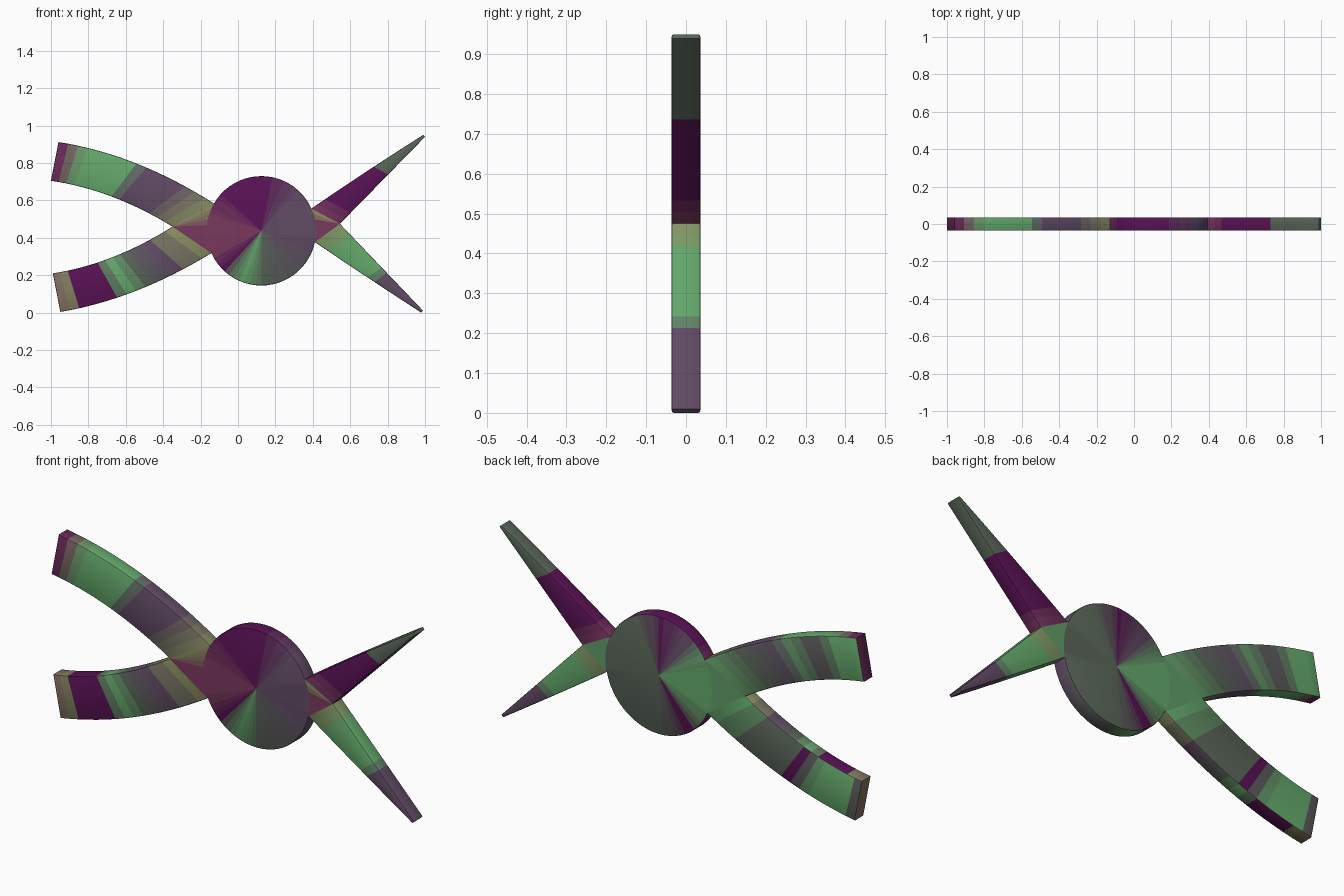
import bpy
import bmesh
from math import cos, sin, radians
from mathutils import Vector

cube = bpy.data.objects.get("Cube")
if cube:
    bpy.data.objects.remove(cube, do_unlink=True)

HALF = 0.036          # half thickness
SOFT = 0.005          # rounding of the rim
STEPS = 4             # blend steps between two colours

COLOURS = {
    "purple": (0.10, 0.006, 0.09),
    "green": (0.13, 0.40, 0.15),
    "grey": (0.10, 0.13, 0.10),
    "mauve": (0.12, 0.07, 0.13),
    "khaki": (0.26, 0.28, 0.12),
    "rose": (0.19, 0.04, 0.11),
}


def blend(a, b, step):
    """Material that lies between two palette colours."""
    if a == b or step == 0:
        b, step = a, 0
    name = f"{a}_{b}_{step}"
    mat = bpy.data.materials.get(name)
    if mat is None:
        mat = bpy.data.materials.new(name)
        mix = Vector(COLOURS[a]).lerp(Vector(COLOURS[b]), step / STEPS)
        mat.use_nodes = True
        mat.diffuse_color = (*mix, 1)
        shader = mat.node_tree.nodes["Principled BSDF"]
        shader.inputs["Base Color"].default_value = (*mix, 1)
        shader.inputs["Roughness"].default_value = 0.7
    return mat


def ramp(keys, t):
    """Material at t along a list of (position, colour) keys."""
    for (t0, a), (t1, b) in zip(keys, keys[1:]):
        if t <= t1:
            return blend(a, b, round(STEPS * (t - t0) / max(t1 - t0, 1e-6)))
    return blend(keys[-1][1], keys[-1][1], 0)


def slab(name, cells):
    """Flat part from cells: (x-z points, front material, back material, rim edges)."""
    mesh = bpy.data.meshes.new(name)
    bm = bmesh.new()
    slots = []

    def face(verts, mat):
        if mat not in slots:
            slots.append(mat)
            mesh.materials.append(mat)
        bm.faces.new(verts).material_index = slots.index(mat)

    for pts, front, back, rim in cells:
        n = len(pts)
        area = sum(p.x * q.y - q.x * p.y for p, q in zip(pts, pts[1:] + pts[:1]))
        if area < 0:
            pts = pts[::-1]
            rim = [(n - 2 - i) % n for i in rim]
        fv = [bm.verts.new((p.x, -HALF, p.y)) for p in pts]
        bv = [bm.verts.new((p.x, HALF, p.y)) for p in pts]
        face(fv, front)
        face(bv[::-1], back)
        for i in rim:
            j = (i + 1) % n
            face((fv[j], fv[i], bv[i], bv[j]), front)
    bmesh.ops.remove_doubles(bm, verts=bm.verts, dist=1e-5)
    bm.normal_update()
    edges = [e for e in bm.edges if len(e.link_faces) == 2
             and abs(abs(e.link_faces[0].normal.y) - abs(e.link_faces[1].normal.y)) > 0.5]
    if edges:
        bmesh.ops.bevel(bm, geom=edges, offset=SOFT, segments=2, profile=0.5,
                        affect='EDGES', clamp_overlap=True, material=-1)
    bm.to_mesh(mesh)
    bm.free()
    obj = bpy.data.objects.new(name, mesh)
    bpy.context.collection.objects.link(obj)
    bpy.ops.object.select_all(action='DESELECT')
    obj.select_set(True)
    bpy.context.view_layer.objects.active = obj
    bpy.ops.object.shade_smooth_by_angle(angle=radians(30))


def arc(start, end, bulge, t):
    return start.lerp(end, t) + Vector(bulge) * 4 * t * (1 - t)


def limb(name, outer, inner, front, back, count=16):
    """Strip between two edges, each given as (start, end, bulge)."""
    cells = []
    for i in range(count):
        t0, t1 = i / count, (i + 1) / count
        pts = [arc(*outer, t0), arc(*outer, t1), arc(*inner, t1), arc(*inner, t0)]
        rim = [0, 2] + ([1] if i == count - 1 else [])
        t = (t0 + t1) / 2
        cells.append((pts, ramp(front, t), ramp(back, t), rim))
    slab(name, cells)


# Disc, open where the limbs join it
CENTRE = Vector((0.125, 0.4375))
RADIUS = 0.2925
STEP = 6


def on_disc(angle):
    return CENTRE + RADIUS * Vector((cos(radians(angle)), sin(radians(angle))))


LEFT_JOIN = range(150, 204, STEP)
RIGHT_JOIN = range(-12, 24, STEP)
disc_front = [(-12, "mauve"), (40, "mauve"), (85, "purple"), (130, "purple"), (170, "rose"),
              (205, "rose"), (225, "purple"), (250, "green"), (275, "grey"), (348, "mauve")]
disc_back = [(-12, "grey"), (60, "grey"), (95, "purple"), (125, "mauve"), (160, "green"),
             (200, "green"), (235, "purple"), (265, "grey"), (348, "grey")]
sectors = []
for angle in range(-12, 348, STEP):
    joined = angle in LEFT_JOIN or angle in RIGHT_JOIN
    mid = angle + STEP / 2
    sectors.append(([CENTRE, on_disc(angle), on_disc(angle + STEP)],
                    ramp(disc_front, mid), ramp(disc_back, mid), [] if joined else [1]))
slab("disc", sectors)

# Webs between the disc and each pair of limbs
left_crotch = Vector((-0.35, 0.46))
right_crotch = Vector((0.545, 0.475))
for name, crotch, span, keys in (
        ("right_web", left_crotch, LEFT_JOIN, [(0, "khaki"), (0.5, "rose"), (1, "rose")]),
        ("left_web", right_crotch, RIGHT_JOIN, [(0, "rose"), (0.6, "rose"), (1, "khaki")])):
    slab(name, [([crotch, on_disc(a), on_disc(a + STEP)],
                 ramp(keys, i / (len(span) - 1)), blend("green", "grey", 1), [])
                for i, a in enumerate(span)])

# Broad curved arms
limb("upper_arm",
     (on_disc(150), Vector((-0.96, 0.912)), (0, 0.05)),
     (left_crotch, Vector((-1, 0.705)), (0, 0.038)),
     [(0, "khaki"), (0.2, "mauve"), (0.45, "mauve"), (0.5, "green"), (0.82, "green"),
      (0.93, "rose"), (1, "purple")],
     [(0, "green"), (0.2, "grey"), (0.45, "mauve"), (0.5, "green"), (0.7, "purple"),
      (0.85, "green"), (1, "green")])
limb("lower_arm",
     (on_disc(204), Vector((-0.95, 0.004)), (0, -0.045)),
     (left_crotch, Vector((-0.99, 0.21)), (0, -0.038)),
     [(0, "khaki"), (0.25, "mauve"), (0.4, "grey"), (0.52, "green"), (0.65, "purple"),
      (0.85, "purple"), (0.92, "khaki"), (1, "rose")],
     [(0, "green"), (0.25, "grey"), (0.48, "grey"), (0.52, "purple"), (0.72, "green"),
      (0.9, "green"), (1, "purple")])

# Straight tapering spikes
upper_spike = [(0, "rose"), (0.15, "purple"), (0.55, "purple"), (0.6, "grey"), (1, "grey")]
lower_spike = [(0, "khaki"), (0.15, "green"), (0.5, "green"), (0.55, "mauve"), (1, "mauve")]
limb("upper_spike",
     (on_disc(24), Vector((0.99, 0.95)), (0, 0.004)),
     (right_crotch, Vector((1, 0.94)), (0, 0)), upper_spike, upper_spike)
limb("lower_spike",
     (on_disc(348), Vector((0.98, 0)), (0, -0.002)),
     (right_crotch, Vector((0.99, 0.01)), (0, 0)), lower_spike, lower_spike)
